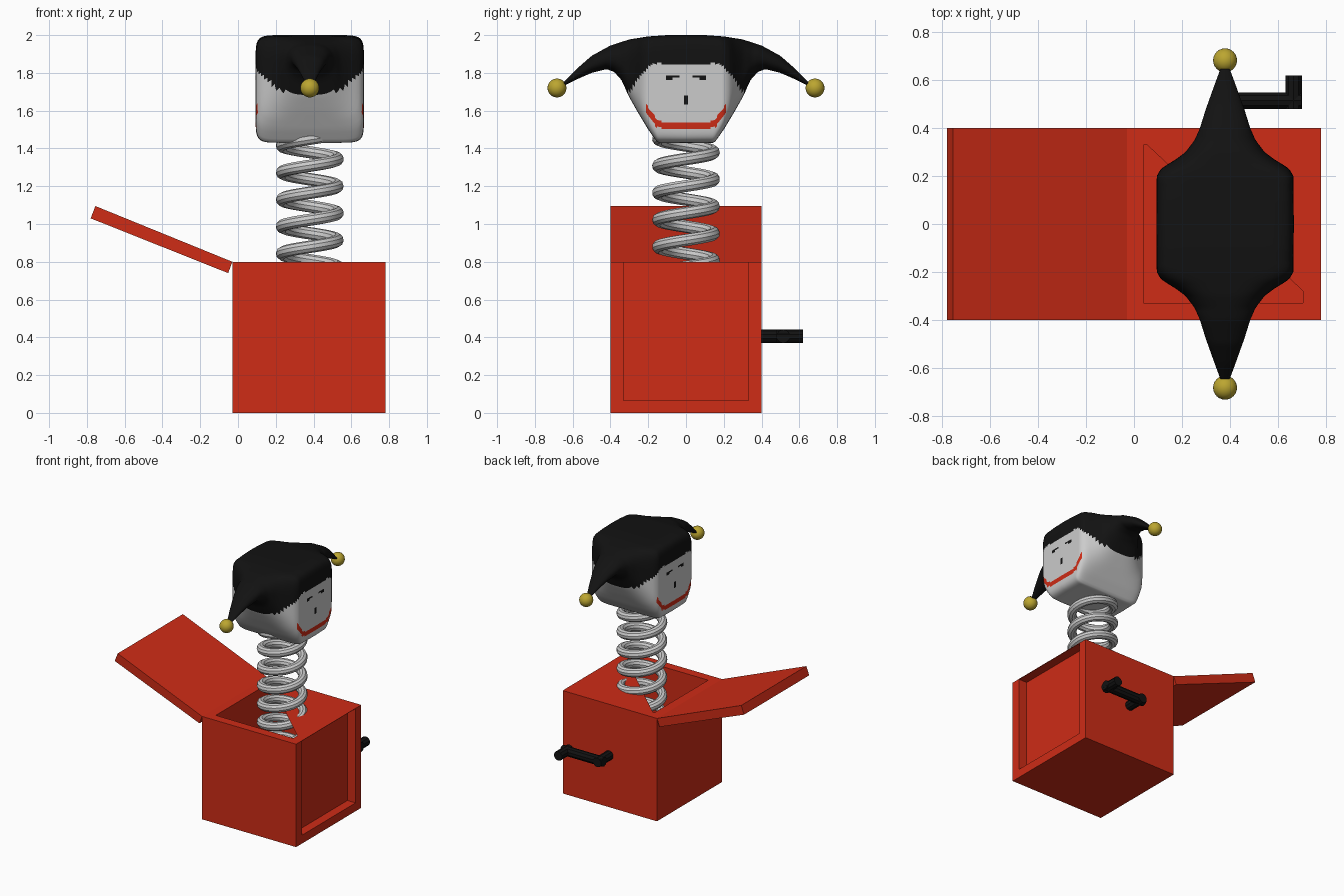
import bpy, math
from mathutils import Vector

if "Cube" in bpy.data.objects:
    bpy.data.objects.remove(bpy.data.objects["Cube"])

CX = 0.38  # axis of spring, head and crank


def mat(name, r, g, b):
    m = bpy.data.materials.new(name)
    m.diffuse_color = (r, g, b, 1)
    m.use_nodes = True
    m.node_tree.nodes["Principled BSDF"].inputs["Base Color"].default_value = m.diffuse_color
    return m


RED = mat("red", 0.62, 0.025, 0.008)
BLACK = mat("black", 0.006, 0.006, 0.006)
GOLD = mat("gold", 0.5, 0.38, 0.03)
PALE = mat("pale_grey", 0.6, 0.6, 0.6)


def mesh_obj(name, verts, faces, *mats):
    me = bpy.data.meshes.new(name)
    me.from_pydata(verts, [], faces)
    for m in mats:
        me.materials.append(m)
    ob = bpy.data.objects.new(name, me)
    bpy.context.collection.objects.link(ob)
    return ob


def block(name, x, y, z, m=RED):
    v = [(a, b, c) for a in x for b in y for c in z]
    f = [(0, 1, 3, 2), (4, 6, 7, 5), (0, 4, 5, 1), (2, 3, 7, 6), (0, 2, 6, 4), (1, 5, 7, 3)]
    return mesh_obj(name, v, f, m)


def rod(name, a, b, r, m):
    a, b = Vector(a), Vector(b)
    bpy.ops.mesh.primitive_cylinder_add(vertices=10, radius=r, depth=(b - a).length, location=(a + b) / 2)
    ob = bpy.context.object
    ob.name = name
    ob.rotation_euler = (b - a).to_track_quat('Z', 'Y').to_euler()
    ob.data.materials.append(m)
    bpy.ops.object.shade_smooth_by_angle()


def lerp(table, t):
    for (a, va), (b, vb) in zip(table, table[1:]):
        if t <= b:
            return va + (vb - va) * max(0, t - a) / (b - a)
    return table[-1][1]


# Box: solid walls on three sides, recessed panel and thin rim on the right
X0, X1, Y, H, T = -0.03, 0.78, 0.4, 0.8, 0.07
block("box_floor", (X0 + T, X1), (-Y + T, Y - T), (0, 0.065))
block("box_left_wall", (X0, X0 + T), (-Y + T, Y - T), (0, H))
block("box_front_wall", (X0, X1), (-Y, -Y + T), (0, H))
block("box_back_wall", (X0, X1), (Y - T, Y), (0, H))
block("box_right_panel", (X1 - T - 0.004, X1 - T), (-Y + T, Y - T), (0.065, H))
block("box_right_rim", (X1 - T, X1), (-Y + T, Y - T), (H - 0.003, H))
# Flat triangle that covers the back right half of the opening
mesh_obj("top_flap", [(-0.02, 0.4, H + 0.001), (X1, -0.35, H + 0.001), (X1, 0.36, H + 0.001)], [(0, 1, 2)], RED)

# Lid swung open to the left
profile = [(-0.03, 0.8), (-0.052, 0.74), (-0.78, 1.03), (-0.755, 1.095)]
mesh_obj("lid", [(x, s * Y, z) for s in (-1, 1) for x, z in profile],
         [(0, 1, 2, 3), (7, 6, 5, 4)] + [(i, i + 4, (i + 1) % 4 + 4, (i + 1) % 4) for i in range(4)], RED)

# Crank on the back
rod("crank_shaft", (CX, 0.38, 0.405), (CX, 0.55, 0.405), 0.036, BLACK)
rod("crank_arm", (0.345, 0.515, 0.405), (0.70, 0.515, 0.405), 0.036, BLACK)
rod("crank_handle", (0.666, 0.48, 0.405), (0.666, 0.62, 0.405), 0.036, BLACK)

# Spring
PITCH = 0.143
cu = bpy.data.curves.new("spring", 'CURVE')
cu.dimensions = '3D'
cu.bevel_depth, cu.bevel_resolution, cu.use_fill_caps = 0.033, 3, True
sp = cu.splines.new('POLY')
n = int(9.7 * 28)
sp.points.add(n)
for i in range(n + 1):
    a = -2 * math.pi * i / 28 - 0.3
    sp.points[i].co = (CX + 0.147 * math.cos(a), 0.147 * math.sin(a), 1.487 + PITCH * a / (2 * math.pi), 1)
spring = bpy.data.objects.new("spring", cu)
bpy.context.collection.objects.link(spring)
bpy.ops.object.select_all(action='DESELECT')
spring.select_set(True)
bpy.context.view_layer.objects.active = spring
bpy.ops.object.convert(target='MESH')
bpy.ops.object.shade_smooth_by_angle()

# Head and two-horned hat: rounded sections lofted along y
WIDTH = [(0, .287), (.2, .285), (.23, .268), (.25, .238), (.27, .205), (.3, .165), (.35, .127),
         (.4, .105), (.48, .08), (.6, .037), (.66, .014)]
LOW = [(0, 1.43), (.15, 1.43), (.165, 1.45), (.2, 1.5), (.26, 1.6), (.305, 1.68), (.34, 1.76),
       (.38, 1.805), (.42, 1.82), (.5, 1.80), (.58, 1.765), (.66, 1.725)]
HIGH = [(0, 2.0), (.1, 2.0), (.2, 1.993), (.3, 1.977), (.4, 1.945), (.5, 1.89), (.58, 1.82), (.66, 1.74)]
POWER = [(0, 10), (.18, 9), (.25, 4), (.35, 2.3), (.66, 2)]
BRIM = [(0, 1.85), (.17, 1.85), (.21, 1.82), (.25, 1.78), (.29, 1.71), (.315, 1.69), (.33, 1.4)]
K, NY = 48, 112
square = []
for i in range(K):
    t = 2 * i / K - 1
    square.append((1, t))
square += [(-v, u) for u, v in square]
square += [(-u, -v) for u, v in square]
R = len(square)
verts, faces = [], []
for j in range(NY + 1):
    y = -0.66 + 1.32 * j / NY
    d = abs(y)
    w, lo, hi, p = (lerp(tb, d) for tb in (WIDTH, LOW, HIGH, POWER))
    for u, v in square:
        k = (abs(u) ** p + abs(v) ** p) ** (-1 / p)
        verts.append((CX + w * u * k, y, (lo + hi) / 2 + (hi - lo) / 2 * v * k))
for j in range(NY):
    for i in range(R):
        a, b = j * R + i, j * R + (i + 1) % R
        faces.append((a, a + R, b + R, b))
faces += [tuple(range(R)), tuple(range(NY * R + R - 1, NY * R - 1, -1))]
head = mesh_obj("head_and_hat", verts, faces, PALE, BLACK, RED)

# Paint hat, eyes, nose and mouth on both faces of the head
MOUTH = [(0, 1.52), (.12, 1.52), (.16, 1.54), (.185, 1.575), (.205, 1.605)]
for f in head.data.polygons:
    x, y, z = f.center
    d, side = abs(y), abs(x - CX) > 0.22
    if z > lerp(BRIM, d):
        f.material_index = 1
    elif side and (0.04 < d < 0.11 and (1.77 if d < 0.075 else 1.757) < z < 1.79
                   or d < 0.009 and 1.63 < z < 1.68):
        f.material_index = 1
    elif side and d < 0.215 and abs(z - lerp(MOUTH, d)) < (0.016 if d < .14 else 0.022):
        f.material_index = 2
bpy.ops.object.select_all(action='DESELECT')
head.select_set(True)
bpy.context.view_layer.objects.active = head
bpy.ops.object.mode_set(mode='EDIT')
bpy.ops.mesh.select_all(action='SELECT')
bpy.ops.mesh.normals_make_consistent(inside=False)
bpy.ops.object.mode_set(mode='OBJECT')
bpy.ops.object.shade_smooth_by_angle(angle=math.radians(50))

# Bells on the hat tips
for name, s in (("front_bell", -1), ("back_bell", 1)):
    bpy.ops.mesh.primitive_uv_sphere_add(segments=24, ring_count=14, radius=0.05, location=(CX, s * 0.683, 1.72))
    bpy.context.object.name = name
    bpy.context.object.data.materials.append(GOLD)
    bpy.ops.object.shade_smooth()
